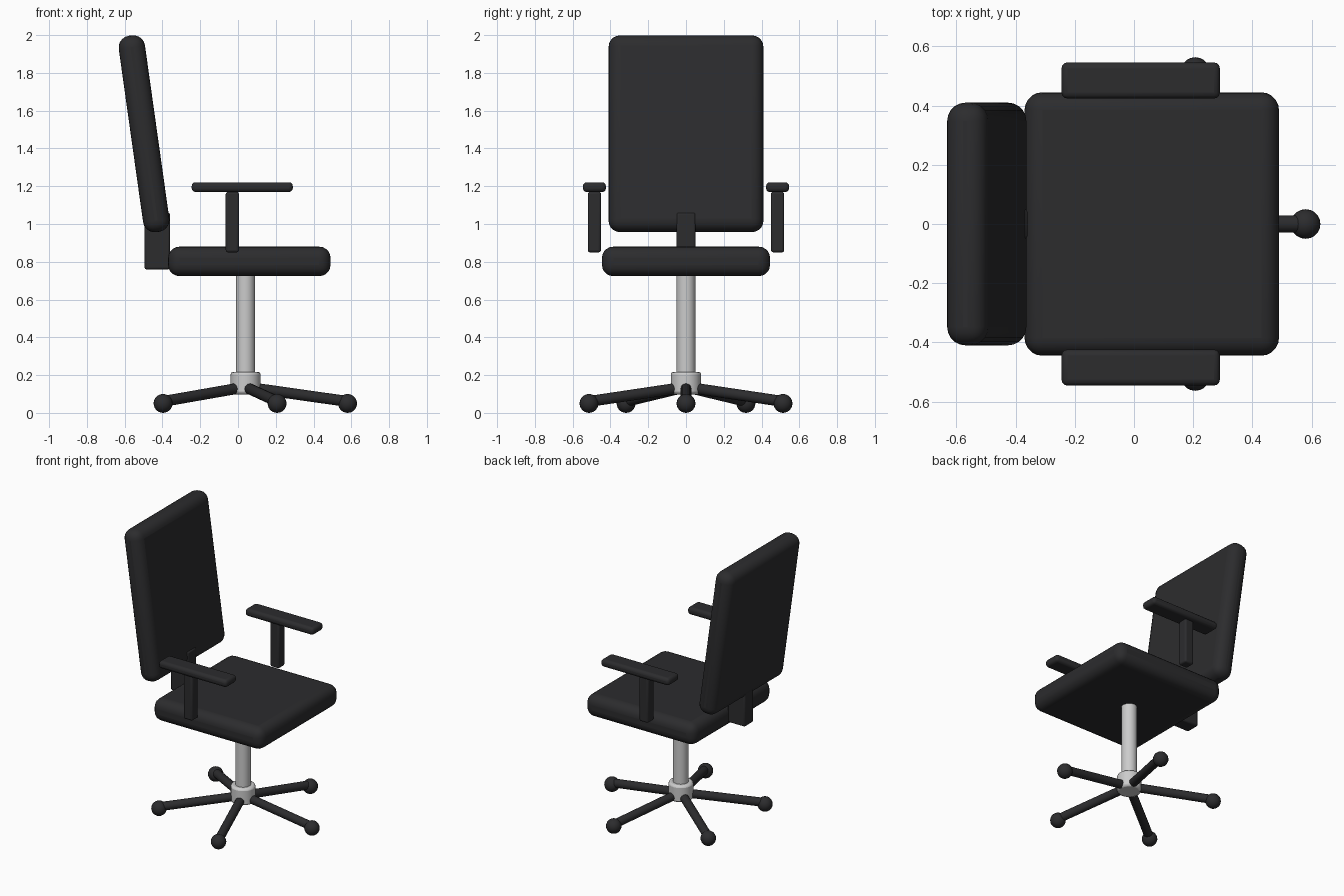
import bpy
from math import radians, cos, sin, pi
from mathutils import Vector

if "Cube" in bpy.data.objects:
    bpy.data.objects.remove(bpy.data.objects["Cube"])


def material(name, rgb):
    m = bpy.data.materials.new(name)
    m.diffuse_color = (*rgb, 1)
    m.use_nodes = True
    m.node_tree.nodes["Principled BSDF"].inputs["Base Color"].default_value = m.diffuse_color
    return m


DARK = material("dark_fabric", (0.025, 0.025, 0.027))
METAL = material("metal", (0.55, 0.55, 0.55))


def finish(name, mat, bevel=0, segments=1):
    o = bpy.context.object
    o.name = name
    o.data.materials.append(mat)
    if bevel:
        b = o.modifiers.new("bevel", 'BEVEL')
        b.width, b.segments = bevel, segments
        b.limit_method = 'ANGLE'
        b.angle_limit = radians(40)
    bpy.ops.object.shade_smooth_by_angle(angle=radians(35))
    return o


def box(name, center, size, bevel, segments=3, tilt=0):
    bpy.ops.mesh.primitive_cube_add(size=1, location=center)
    o = bpy.context.object
    o.scale = size
    bpy.ops.object.transform_apply(location=False, rotation=False, scale=True)
    o.rotation_euler.y = tilt
    return finish(name, DARK, bevel, segments)


def rod(name, a, b, radius, mat, sides=24, bevel=0, segments=1):
    a, b = Vector(a), Vector(b)
    d = b - a
    bpy.ops.mesh.primitive_cylinder_add(vertices=sides, radius=radius,
                                        depth=d.length, location=(a + b) / 2)
    bpy.context.object.rotation_euler = d.to_track_quat('Z', 'Y').to_euler()
    return finish(name, mat, bevel, segments)


# Cushions and the bracket joining them
box("seat", (0.06, 0, 0.802), (0.86, 0.89, 0.156), 0.06, 5)
box("backrest", (-0.4975, 0, 1.4775), (0.14, 0.82, 1.05), 0.062, 5, radians(-8))
box("back_bracket", (-0.4275, 0, 0.91), (0.135, 0.10, 0.30), 0.01, 2)

# Armrests on both sides
for side, s in (("left", 1), ("right", -1)):
    box(side + "_arm_post", (-0.03, s * 0.485, 1.01), (0.07, 0.07, 0.32), 0.012, 3)
    box(side + "_arm_pad", (0.0225, s * 0.485, 1.195), (0.535, 0.122, 0.052), 0.02, 3)

# Central column and hub
CX = 0.04
rod("column", (CX, 0, 0.15), (CX, 0, 0.76), 0.05, METAL)
rod("hub", (CX, 0, 0.098), (CX, 0, 0.217), 0.08, METAL, 24, 0.014, 2)

# Five-star base with ball feet
for i in range(5):
    a = i * 2 * pi / 5
    c, s = cos(a), sin(a)
    rod(f"base_leg_{i + 1}", (CX + 0.05 * c, 0.05 * s, 0.13),
        (CX + 0.53 * c, 0.53 * s, 0.062), 0.029, DARK, 16)
    bpy.ops.mesh.primitive_uv_sphere_add(segments=20, ring_count=12, radius=0.05,
                                         location=(CX + 0.54 * c, 0.54 * s, 0.05))
    finish(f"ball_foot_{i + 1}", DARK)
